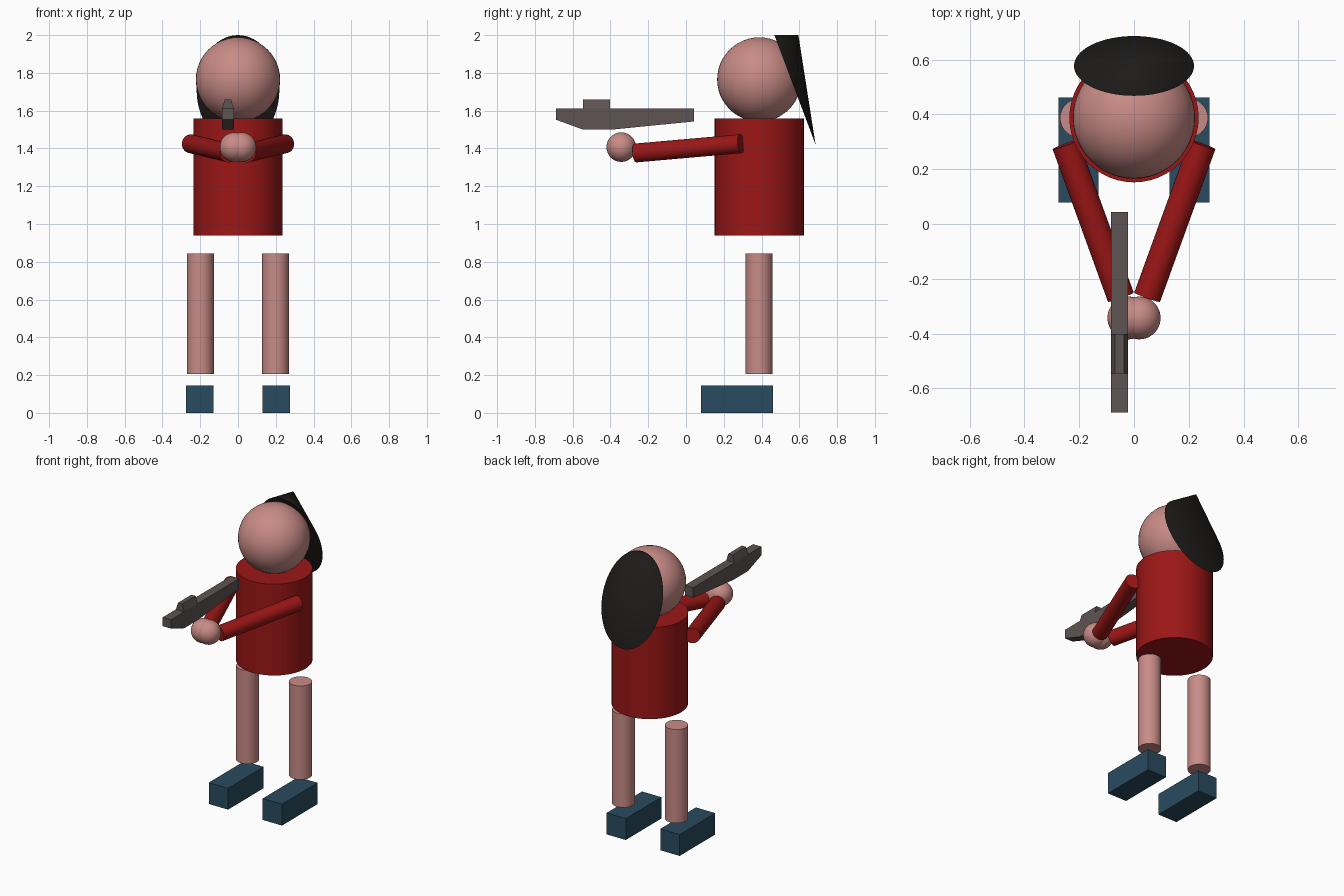
import bpy, bmesh, math
from mathutils import Vector

if "Cube" in bpy.data.objects:
    bpy.data.objects.remove(bpy.data.objects["Cube"])


def material(name, rgb):
    m = bpy.data.materials.new(name)
    m.diffuse_color = (*rgb, 1)
    m.use_nodes = True
    m.node_tree.nodes["Principled BSDF"].inputs["Base Color"].default_value = m.diffuse_color
    return m


SKIN = material("skin", (0.58, 0.26, 0.24))
RED = material("red_shirt", (0.33, 0.008, 0.008))
BLUE = material("blue_shoe", (0.022, 0.07, 0.115))
BLACK = material("black_hair", (0.012, 0.011, 0.01))
METAL = material("gunmetal", (0.11, 0.09, 0.085))


def finish(name, mat, smooth=True):
    o = bpy.context.object
    o.name = o.data.name = name
    o.data.materials.append(mat)
    if smooth:
        bpy.ops.object.shade_smooth_by_angle(angle=math.radians(35))
    return o


def ball(name, loc, r, mat):
    bpy.ops.mesh.primitive_uv_sphere_add(segments=48, ring_count=24, radius=r, location=loc)
    return finish(name, mat)


def rod(name, a, b, r, mat):
    a, b = Vector(a), Vector(b)
    bpy.ops.mesh.primitive_cylinder_add(vertices=48, radius=r, depth=(b - a).length,
                                        location=(a + b) / 2)
    bpy.context.object.rotation_euler = (b - a).to_track_quat('Z', 'Y').to_euler()
    return finish(name, mat)


def bm_object(name, bm, mat, smooth=False):
    bmesh.ops.recalc_face_normals(bm, faces=bm.faces[:])
    me = bpy.data.meshes.new(name)
    bm.to_mesh(me)
    bm.free()
    o = bpy.data.objects.new(name, me)
    bpy.context.collection.objects.link(o)
    bpy.ops.object.select_all(action='DESELECT')
    o.select_set(True)
    bpy.context.view_layer.objects.active = o
    return finish(name, mat, smooth)


def loft(name, lower, upper, mat):
    """Solid between two matching point loops."""
    bm = bmesh.new()
    a = [bm.verts.new(p) for p in lower]
    b = [bm.verts.new(p) for p in upper]
    n = len(a)
    bm.faces.new(a)
    bm.faces.new(b)
    for i in range(n):
        j = (i + 1) % n
        bm.faces.new((a[i], a[j], b[j], b[i]))
    return bm_object(name, bm, mat)


def rect(x0, x1, y0, y1, z):
    return [(x0, y0, z), (x1, y0, z), (x1, y1, z), (x0, y1, z)]


# Head and torso
ball("head", (0, 0.388, 1.765), 0.223, SKIN)
rod("torso", (0, 0.388, 0.938), (0, 0.388, 1.558), 0.236, RED)

# Limbs, mirrored left and right
for s, side in ((-1, "right"), (1, "left")):
    rod(side + "_leg", (s * 0.199, 0.387, 0.207), (s * 0.199, 0.387, 0.843), 0.071, SKIN)
    x0, x1 = sorted((s * 0.13, s * 0.275))
    loft(side + "_shoe", rect(x0, x1, 0.079, 0.461, 0), rect(x0, x1, 0.079, 0.461, 0.145), BLUE)
    rod(side + "_arm", (s * 0.25, 0.29, 1.425), (s * 0.048, -0.267, 1.376), 0.05, RED)
    ball(side + "_hand", (s * 0.019, -0.343, 1.407), 0.078, SKIN)

# Hair: slanted oval base with a point above the back of the head
bm = bmesh.new()
N = 64
ring = []
for i in range(N):
    t = math.tau * i / N
    c = math.cos(t)
    ring.append(bm.verts.new((0.219 * math.sin(t), 0.577 - 0.109 * c, 1.71 + 0.29 * c)))
tip = bm.verts.new((0, 0.595, 2.0))
bm.faces.new(ring)
for i in range(N):
    bm.faces.new((ring[i], ring[(i + 1) % N], tip))
bm_object("hair", bm, BLACK, True)

# Gun body from its side profile, with a tapered sight on top
GX0, GX1 = -0.084, -0.022
profile = [(-0.688, 1.612), (-0.688, 1.552), (-0.546, 1.5), (-0.39, 1.5), (0.043, 1.543), (0.043, 1.612)]
loft("gun_body", [(GX0, y, z) for y, z in profile], [(GX1, y, z) for y, z in profile], METAL)
loft("gun_sight", rect(GX0, GX1, -0.546, -0.402, 1.612),
     rect(GX0 + 0.015, GX1 - 0.015, -0.546, -0.402, 1.66), METAL)
